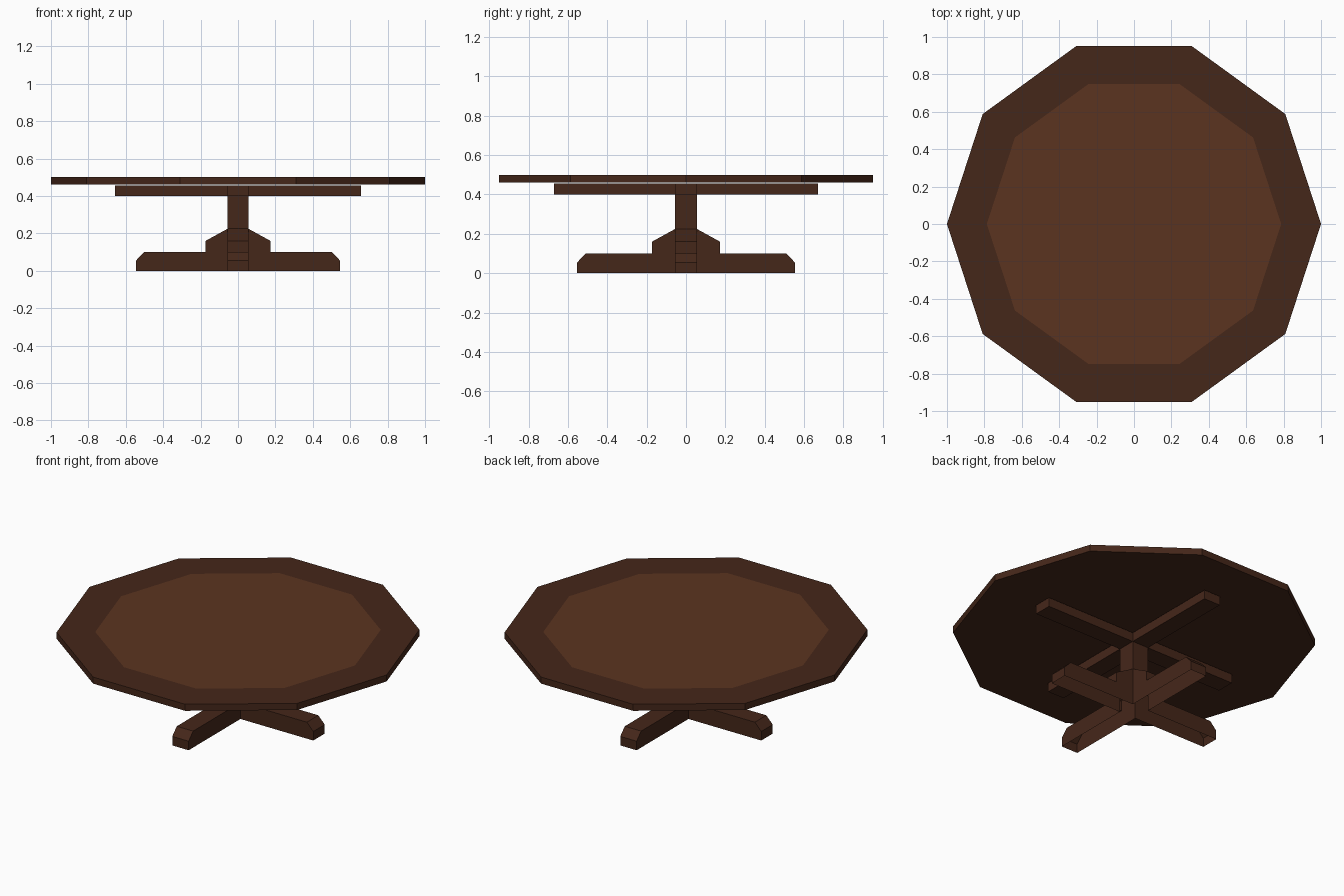
import bpy, bmesh
from math import pi
from mathutils import Matrix

if "Cube" in bpy.data.objects:
    bpy.data.objects.remove(bpy.data.objects["Cube"])


def material(name, rgb):
    m = bpy.data.materials.new(name)
    m.diffuse_color = (*rgb, 1)
    m.use_nodes = True
    m.node_tree.nodes["Principled BSDF"].inputs["Base Color"].default_value = m.diffuse_color
    return m


DARK = material("dark_wood", (0.060, 0.020, 0.010))
LIGHT = material("light_wood", (0.105, 0.034, 0.014))
HALF = 0.055  # half width of every timber


def make_object(name, bm, *mats):
    bmesh.ops.recalc_face_normals(bm, faces=bm.faces[:])
    me = bpy.data.meshes.new(name)
    bm.to_mesh(me)
    bm.free()
    for m in mats:
        me.materials.append(m)
    ob = bpy.data.objects.new(name, me)
    bpy.context.collection.objects.link(ob)
    return ob


def box(name, size, centre):
    bm = bmesh.new()
    bmesh.ops.create_cube(bm, size=1, matrix=Matrix.Translation(centre) @ Matrix.Diagonal((*size, 1)))
    return make_object(name, bm, DARK)


# Ten-sided top with a lighter inlaid field
bm = bmesh.new()
bmesh.ops.create_cone(bm, cap_ends=True, segments=10, radius1=1, radius2=1, depth=0.04,
                      matrix=Matrix.Translation((0, 0, 0.48)) @ Matrix.Rotation(pi / 2, 4, 'Z'))
top = max(bm.faces, key=lambda f: f.calc_center_median().z)
bmesh.ops.inset_region(bm, faces=[top], thickness=0.213)
top.material_index = 1
make_object("table_top", bm, DARK, LIGHT)

# Central column and the crossed bearers under the top
box("column", (2 * HALF, 2 * HALF, 0.235), (0, 0, 0.3375))
for i in range(4):
    reach = 0.658 if i % 2 == 0 else 0.67
    b = box("bearer", (reach - HALF, 2 * HALF, 0.055), ((reach + HALF) / 2, 0, 0.4275))
    b.rotation_euler.z = i * pi / 2

# Four stepped feet, hollow and open underneath
for i in range(4):
    reach = 0.545 if i % 2 == 0 else 0.553
    profile = [(HALF, 0), (HALF, 0.225), (0.173, 0.16), (0.173, 0.10),
               (reach - 0.043, 0.10), (reach, 0.055), (reach, 0)]
    bm = bmesh.new()
    sides = [[bm.verts.new((x, y, z)) for x, z in profile] for y in (-HALF, HALF)]
    for s in sides:
        bm.faces.new(s)
    for k in range(1, len(profile) - 1):
        bm.faces.new((sides[0][k], sides[0][k + 1], sides[1][k + 1], sides[1][k]))
    make_object("foot", bm, DARK).rotation_euler.z = i * pi / 2
